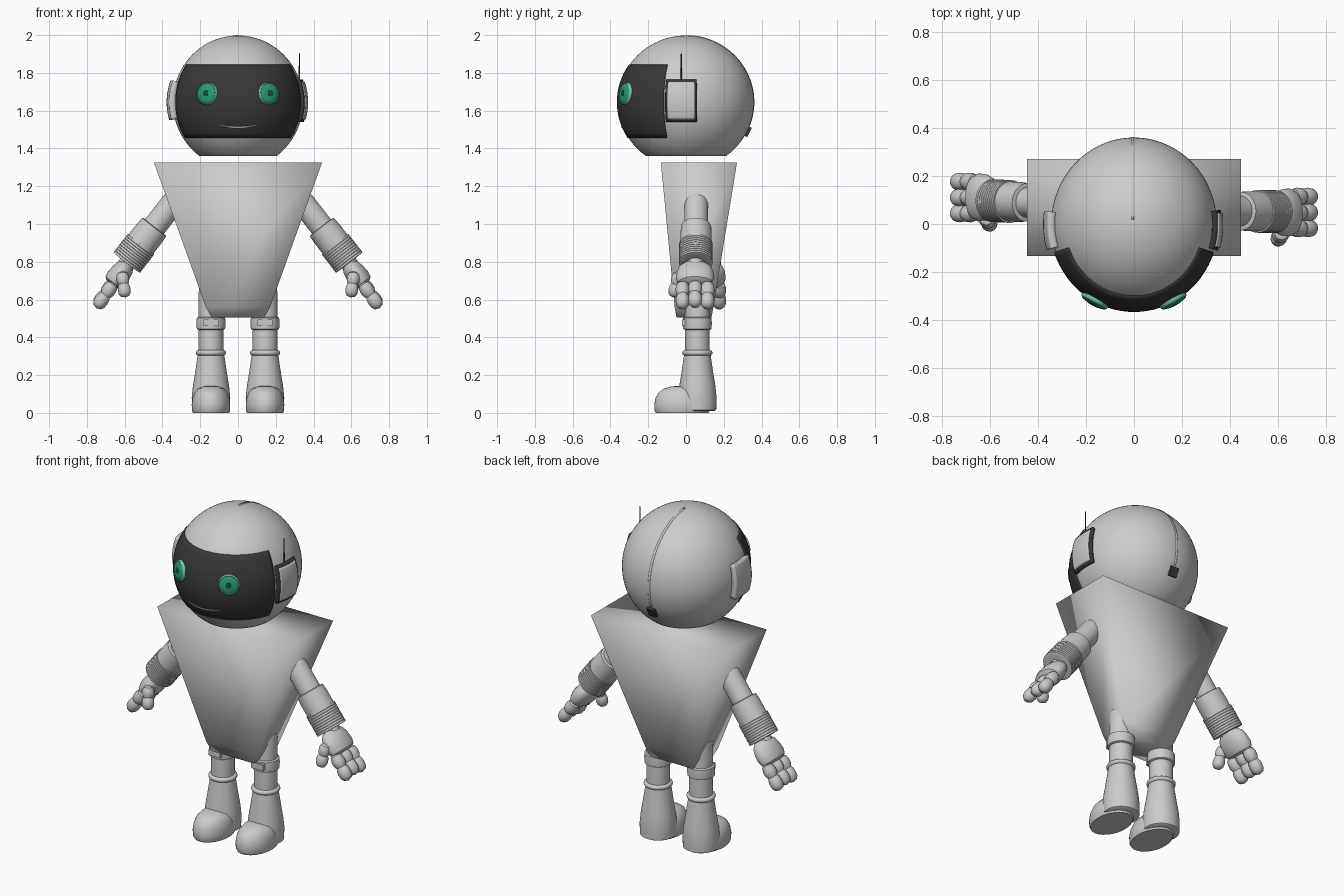
import bpy
from math import sin, cos, pi, sqrt, radians
from mathutils import Vector, Matrix

if "Cube" in bpy.data.objects:
    bpy.data.objects.remove(bpy.data.objects["Cube"])


def mat(name, r, g, b):
    m = bpy.data.materials.new(name)
    m.diffuse_color = (r, g, b, 1)
    m.use_nodes = True
    m.node_tree.nodes["Principled BSDF"].inputs["Base Color"].default_value = m.diffuse_color
    return m


BLACK = mat("black", 0.04, 0.04, 0.04)
GREEN = mat("green", 0.02, 0.33, 0.19)
PALE = mat("pale_green", 0.2, 0.55, 0.4)
DARK = mat("dark_green", 0.01, 0.08, 0.05)


def make(name, verts, faces, material=None, angle=40):
    me = bpy.data.meshes.new(name)
    me.from_pydata([tuple(v) for v in verts], [], faces)
    me.validate()
    ob = bpy.data.objects.new(name, me)
    bpy.context.collection.objects.link(ob)
    if material:
        me.materials.append(material)
    bpy.ops.object.select_all(action='DESELECT')
    ob.select_set(True)
    bpy.context.view_layer.objects.active = ob
    bpy.ops.object.shade_smooth_by_angle(angle=radians(angle))
    return ob


def lathe(name, prof, loc, axis=(0, 0, 1), scale=(1, 1, 1), material=None, n=40):
    """Turn a (radius, height) profile, bottom to top, about an axis."""
    rot = Vector(axis).to_track_quat('Z', 'Y').to_matrix().to_4x4()
    M = Matrix.Translation(loc) @ rot @ Matrix.Diagonal((*scale, 1))
    verts = [M @ Vector((r * cos(2 * pi * i / n), r * sin(2 * pi * i / n), z))
             for r, z in prof for i in range(n)]
    faces = [(k * n + i, k * n + (i + 1) % n, (k + 1) * n + (i + 1) % n, (k + 1) * n + i)
             for k in range(len(prof) - 1) for i in range(n)]
    last = (len(prof) - 1) * n
    faces += [tuple(range(n - 1, -1, -1)), tuple(range(last, last + n))]
    return make(name, verts, faces, material)


def grid(name, f, nu, nv, thick, material=None):
    """Thin curved panel from a surface function f(u, v)."""
    verts = [f(i / nu, j / nv) for j in range(nv + 1) for i in range(nu + 1)]
    w = nu + 1
    faces = [(j * w + i, j * w + i + 1, (j + 1) * w + i + 1, (j + 1) * w + i)
             for j in range(nv) for i in range(nu)]
    ob = make(name, verts, faces, material)
    md = ob.modifiers.new("thickness", 'SOLIDIFY')
    md.thickness = thick
    md.offset = -1
    return ob


def dome(r, z, steps=7, up=True):
    s = 1 if up else -1
    pts = [(max(r * cos(a * pi / 2 / steps), 0.001), z + s * r * sin(a * pi / 2 / steps))
           for a in range(steps + 1)]
    return pts if up else pts[::-1]


# Head: slightly oval ball with a flat bottom
A, B, C, ZC = 0.345, 0.36, 0.353, 1.645


def on_head(lon, z, off=0.0):
    k = sqrt(max(0, 1 - ((z - ZC) / C) ** 2))
    return Vector(((A + off) * k * sin(lon), -(B + off) * k * cos(lon), z))


N = 36
low = -0.81
head = []
for i in range(N + 1):
    a = math_a = -0.944 + (pi / 2 + 0.944) * i / N
    head.append((max(cos(a), 0.001), sin(a)))
lathe("head", head, (0, 0, ZC), scale=(A, B, C), n=72)


def patch(name, lon0, lon1, z0, z1, off, thick, material=None, n=24):
    return grid(name, lambda u, v: on_head(radians(lon0 + (lon1 - lon0) * u), z0 + (z1 - z0) * v, off),
                n, 16, thick, material)


# Face visor and smile
patch("visor", -71, 71, 1.455, 1.845, 0.006, 0.012, BLACK, 48)


def smile(u, v):
    s = 2 * u - 1
    return on_head(radians(19 * s), 1.506 + 0.022 * s * s + 0.009 * v * (1 - s * s), 0.009)


grid("smile", smile, 24, 2, 0.004)

# Eyes: rim, lens and pupil facing along the head surface
for side, tag in ((-1, "left"), (1, "right")):
    p = on_head(radians(28 * side), 1.69, 0.0)
    d = Vector((p.x / A ** 2, p.y / B ** 2, (p.z - ZC) / C ** 2)).normalized()
    lathe("eye_rim_" + tag, [(0.06, -0.01), (0.06, 0.01), (0.055, 0.016), (0.05, 0.012)], p, d, material=PALE)
    lathe("eye_lens_" + tag, [(0.053, 0.0), (0.053, 0.014), (0.044, 0.019), (0.03, 0.023), (0.001, 0.024)],
          p, d, material=GREEN)
    lathe("eye_pupil_" + tag, [(0.017, 0.02), (0.016, 0.025), (0.001, 0.027)], p, d, material=DARK, n=24)

# Ear pads; the right one has a dark rim and an antenna
patch("ear_pad_left", -98, -74, 1.55, 1.76, 0.033, 0.04)
patch("ear_rim_right", 73, 99, 1.54, 1.765, 0.02, 0.03, BLACK)
patch("ear_pad_right", 75, 97, 1.553, 1.752, 0.026, 0.03)
lathe("antenna", [(0.004, 0), (0.003, 0.16), (0.001, 0.165)], (0.325, -0.025, 1.74), material=BLACK, n=10)


# Seam over the back of the head, ending in a small black block
def seam(u, v):
    t = radians(3 + 107 * v)
    return Vector((-0.005 + 0.012 * (u - 0.5), (B + 0.002) * sin(t), ZC + (C + 0.002) * cos(t)))


grid("back_seam", seam, 1, 40, 0.006)


def box(name, size, loc, tilt=0, material=None):
    M = Matrix.Translation(loc) @ Matrix.Rotation(tilt, 4, 'X')
    v = [M @ Vector((x * size[0] / 2, y * size[1] / 2, z * size[2] / 2))
         for z in (-1, 1) for x, y in ((-1, -1), (1, -1), (1, 1), (-1, 1))]
    f = [(3, 2, 1, 0), (4, 5, 6, 7)] + [(i, (i + 1) % 4, (i + 1) % 4 + 4, i + 4) for i in range(4)]
    return make(name, v, f, material)


box("back_block", (0.05, 0.025, 0.055), (-0.005, 0.325, 1.49), radians(-26), BLACK)

# Torso: tapered block, smooth shaded throughout
levels = [(0.14, -0.05, 0.135, 0.505), (0.17, -0.06, 0.145, 0.56), (0.445, -0.133, 0.27, 1.325)]
tv = [(sx * w, y, z) for w, y0, y1, z in levels for sx, y in ((-1, y0), (1, y0), (1, y1), (-1, y1))]
tf = [(3, 2, 1, 0), (8, 9, 10, 11)]
tf += [(k + i, k + (i + 1) % 4, k + (i + 1) % 4 + 4, k + i + 4) for k in (0, 4) for i in range(4)]
make("torso", tv, tf, angle=180)

# Legs
for s, tag in ((-1, "left"), (1, "right")):
    x, y = 0.143 * s, 0.06
    lathe("leg_" + tag, [(0.065, 0.28), (0.065, 0.64)] + dome(0.065, 0.64)[1:], (x, y, 0))
    lathe("leg_cuff_" + tag, [(0.066, 0.44), (0.075, 0.445), (0.077, 0.475), (0.075, 0.503), (0.066, 0.508)], (x, y, 0))
    box("cuff_tab_" + tag, (0.08, 0.02, 0.035), (x, y - 0.072, 0.477))
    ring = [(0.066 + 0.014 * sin(pi * i / 8), 0.318 - 0.014 * cos(pi * i / 8)) for i in range(9)]
    lathe("ankle_ring_" + tag, ring, (x, y, 0))
    lathe("boot_" + tag, [(0.09, 0.01), (0.1, 0.016), (0.102, 0.08), (0.096, 0.14), (0.083, 0.22), (0.07, 0.31)], (x, y, 0))
    foot = [(0.096, 0.0), (0.101, 0.012), (0.102, 0.045), (0.097, 0.08), (0.086, 0.108),
            (0.068, 0.128), (0.04, 0.14), (0.001, 0.144)]
    lathe("foot_" + tag, foot, (x, -0.02, 0), scale=(1, 1.45, 1))

# Arms with ridged cuffs, hands with three fingers and a thumb
finger = [(0.015, 0), (0.03, 0.01), (0.037, 0.035), (0.036, 0.06), (0.028, 0.078), (0.034, 0.09),
          (0.037, 0.115), (0.034, 0.138), (0.024, 0.154), (0.001, 0.162)]
for s, tag, sy, hy in ((-1, "left", 0.085, 0.11), (1, "right", 0.055, 0.048)):
    def P(x, y, z):
        return Vector((s * x, y, z))
    top, wrist = P(0.35, sy, 1.105), P(0.59, (sy + hy) / 2, 0.795)
    ax = (wrist - top).normalized()
    L = (wrist - top).length
    lathe("arm_" + tag, dome(0.063, 0, up=False) + [(0.063, L - 0.03)], top, ax)
    lathe("arm_cuff_" + tag, [(0.064, 0.15), (0.08, 0.153), (0.083, 0.2), (0.083, 0.29)], top, ax)
    ridges = [(0.07, L - 0.125)]
    for i in range(9):
        t = L - 0.125 + 0.014 * i
        ridges += [(0.089, t), (0.089, t + 0.011), (0.0865, t + 0.012)]
    lathe("ridged_cuff_" + tag, ridges + [(0.06, L)], top, ax)
    palm = P(0.625, hy, 0.735)
    lathe("wrist_" + tag, [(0.045, 0), (0.045, 0.08)], wrist - ax * 0.03, palm - wrist)
    hand = [(0.02, -0.075), (0.06, -0.068), (0.085, -0.045), (0.097, -0.01), (0.1, 0.03),
            (0.09, 0.058), (0.06, 0.07), (0.001, 0.072)]
    down = P(0.62, 0, -0.78)
    M_hand = lathe("palm_" + tag, hand, (0, 0, 0))
    # Flatten the palm across its thickness, wide along y
    d = down.normalized()
    side = Vector((0, 1, 0))
    thick = d.cross(side)
    R = Matrix((thick * 0.58, side, d)).transposed().to_4x4()
    M_hand.data.transform(Matrix.Translation(palm) @ R)
    if R.determinant() < 0:
        M_hand.data.flip_normals()
    for i in (-1, 0, 1):
        lathe(f"finger_{tag}_{i + 2}", finger, P(0.657, hy + 0.066 * i, 0.695 - 0.008 * abs(i)), P(0.57, 0, -0.8), n=20)
    thumb = P(0.615, hy - 0.085, 0.745)
    lathe("thumb_" + tag, finger, thumb, P(-0.13, -0.22, -0.95), scale=(0.92, 0.92, 0.85), n=20)
